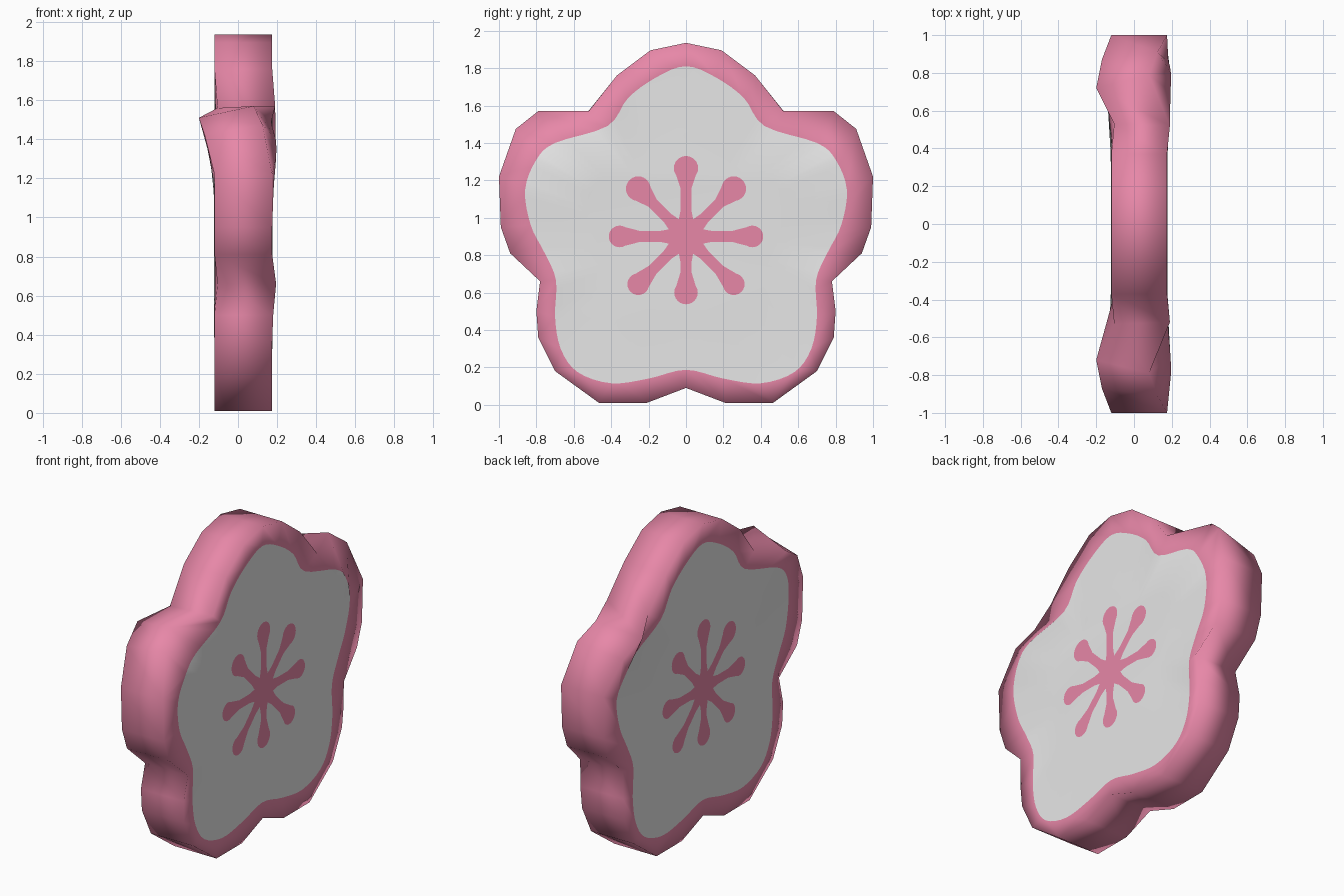
import bpy, bmesh, math
from mathutils import Vector

cube = bpy.data.objects.get("Cube")
if cube:
    bpy.data.objects.remove(cube, do_unlink=True)


def make_material(name, rgb):
    mat = bpy.data.materials.new(name)
    mat.use_nodes = True
    mat.diffuse_color = (*rgb, 1)
    mat.node_tree.nodes["Principled BSDF"].inputs["Base Color"].default_value = (*rgb, 1)
    return mat


pink = make_material("blossom pink", (0.82, 0.25, 0.40))
white = make_material("petal white", (0.84, 0.84, 0.84))

CENTER = Vector((0, 0.9))
STEPS = 4  # spline samples per outline segment

# Half outlines as (y, z), from the top petal tip to the bottom notch
outer_half = [(0, 1.935), (.19, 1.895), (.37, 1.76), (.52, 1.57), (.79, 1.57),
              (.91, 1.475), (1, 1.22), (.99, .95), (.94, .81), (.78, .66),
              (.8, .5), (.79, .36), (.7, .18), (.465, .01), (.21, .01), (0, .09)]
inner_half = [(0, 1.81), (.16, 1.75), (.31, 1.64), (.42, 1.49), (.7, 1.4),
              (.8, 1.31), (.86, 1.15), (.83, .96), (.755, .81), (.695, .665),
              (.7, .47), (.67, .3), (.58, .175), (.4, .115), (.2, .14), (0, .187)]

# Each side: rim depth, white edge depth, middle depth and the bent outline points
front = dict(rim=.175, edge=.171, middle=.177,
             rim_bends={3: .19, 4: .08, 5: .125, 9: .195, 10: .18},
             edge_bends={4: .193, 5: .195, 6: .182}, moved={})
back = dict(rim=-.12, edge=-.117, middle=-.122,
            rim_bends={3: -.105, 4: -.2, 5: -.17, 9: -.105},
            edge_bends={4: -.145, 5: -.145},
            moved={3: (.53, 1.56), 4: (.72, 1.51), 5: (.87, 1.42)})


def full_loop(half, depth, bends, moved):
    """Give the half outline its depth and mirror it into a closed loop."""
    pts = []
    for i, p in enumerate(half):
        y, z = moved.get(i, p)
        pts.append(Vector((bends.get(i, depth), y, z)))
    return pts + [Vector((p.x, -p.y, p.z)) for p in reversed(pts[1:-1])]


def smooth_loop(pts):
    """Closed Catmull-Rom curve through the points."""
    result, n = [], len(pts)
    for i in range(n):
        a, b, c, d = (pts[(i + k) % n] for k in (-1, 0, 1, 2))
        for s in range(STEPS):
            t = s / STEPS
            result.append(0.5 * (2 * b + (c - a) * t + (2 * a - 5 * b + 4 * c - d) * t ** 2
                                 + (3 * b - a - 3 * c + d) * t ** 3))
    return result


def finish(bm, name, materials, smooth):
    mesh = bpy.data.meshes.new(name)
    bm.to_mesh(mesh)
    bm.free()
    for mat in materials:
        mesh.materials.append(mat)
    for poly in mesh.polygons:
        poly.use_smooth = smooth
    obj = bpy.data.objects.new(name, mesh)
    bpy.context.collection.objects.link(obj)
    return obj


# Blossom body: pink rim and white petals on both sides
bm = bmesh.new()
rims = []
for side in (front, back):
    rim = [bm.verts.new(p) for p in
           full_loop(outer_half, side["rim"], side["rim_bends"], side["moved"])]
    curve = smooth_loop(full_loop(inner_half, side["edge"], side["edge_bends"], {}))
    edge = [bm.verts.new(p) for p in curve]
    middle = []
    for p in curve:
        flat = CENTER + (Vector((p.y, p.z)) - CENTER) * 0.62
        middle.append(bm.verts.new((side["middle"], flat.x, flat.y)))
    n, m = len(rim), len(edge)
    for i in range(n):
        inside = [edge[(i * STEPS + s) % m] for s in range(STEPS + 1)]
        bm.faces.new([rim[(i + 1) % n], rim[i]] + inside)
    for i in range(m):
        j = (i + 1) % m
        bm.faces.new([edge[j], edge[i], middle[i], middle[j]]).material_index = 1
    bm.faces.new(middle).material_index = 1
    rims.append(rim)

# Outer wall between the two rims
for i in range(n):
    j = (i + 1) % n
    bm.faces.new([rims[0][i], rims[0][j], rims[1][j], rims[1][i]])
bmesh.ops.recalc_face_normals(bm, faces=bm.faces)
finish(bm, "blossom_body", [pink, white], True)


def stamen_plate(name, x):
    """Eight stamens with round tips around a small hub, as a thin marking."""
    bm = bmesh.new()

    def flat_face(points):
        face = bm.faces.new([bm.verts.new((x, p.x, p.y)) for p in points])
        face.normal_update()
        if face.normal.x * x < 0:
            face.normal_flip()

    def disc(middle, radius, sides=24):
        turn = 2 * math.pi / sides
        flat_face([middle + radius * Vector((math.cos(k * turn), math.sin(k * turn)))
                   for k in range(sides)])

    def strip(along, start, end, width_start, width_end):
        across = Vector((-along.y, along.x)) / 2
        a, b = CENTER + along * start, CENTER + along * end
        flat_face([a - across * width_start, b - across * width_end,
                   b + across * width_end, a + across * width_start])

    disc(CENTER, 0.09)
    lengths = [.355, .361, .365, .361, .355, .361, .3, .361]
    radii = [.058, .066, .065, .066, .058, .058, .063, .058]
    for k, (length, radius) in enumerate(zip(lengths, radii)):
        along = Vector((math.cos(k * math.pi / 4), math.sin(k * math.pi / 4)))
        strip(along, 0, length, 0.058, 0.058)
        strip(along, 0.07, 0.14, 0.085, 0.058)
        strip(along, length - 0.11, length - 0.02, 0.058, radius * 1.8)
        disc(CENTER + along * length, radius)
    finish(bm, name, [pink], False)


stamen_plate("front_stamens", front["middle"] + 0.003)
stamen_plate("back_stamens", back["middle"] - 0.003)
